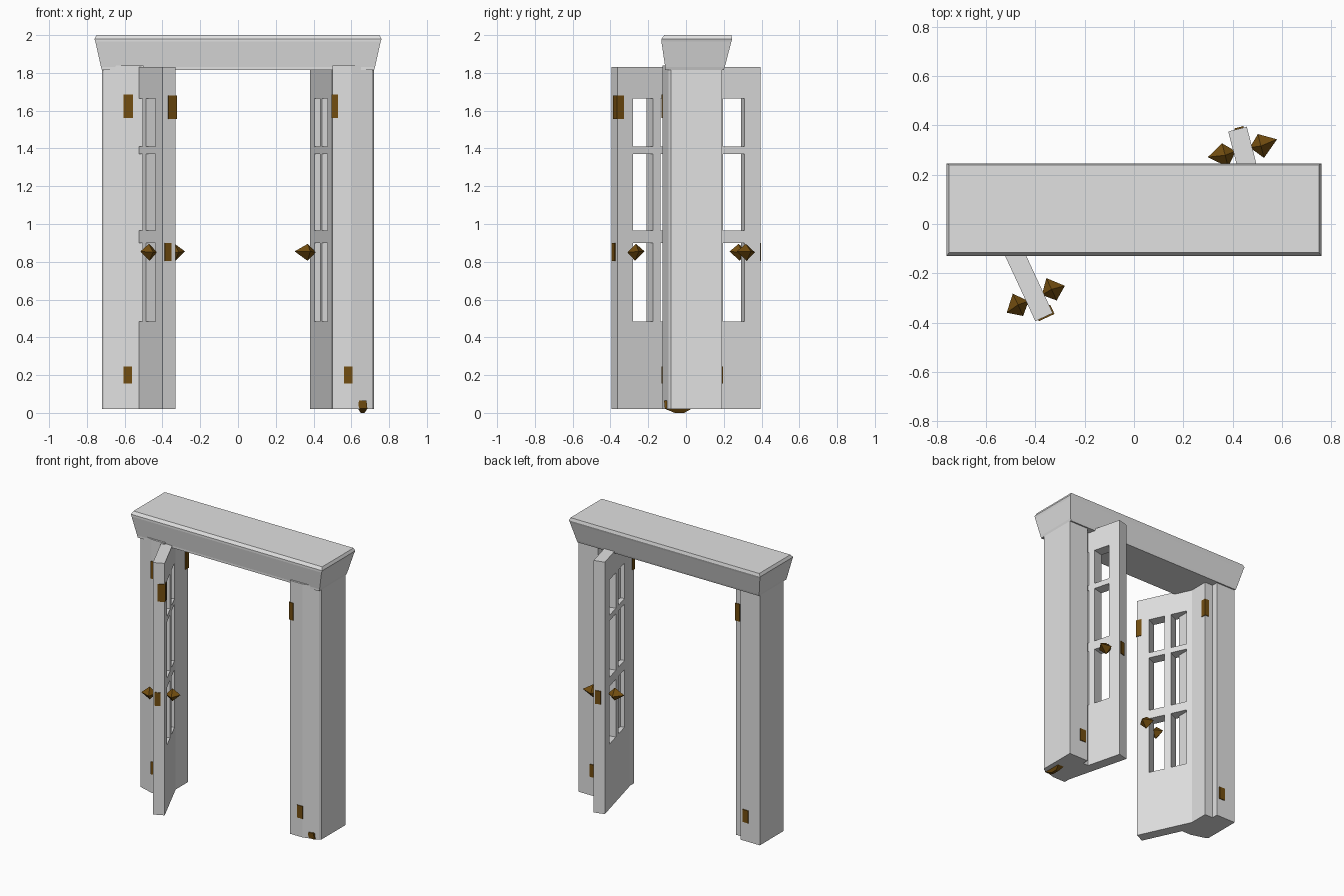
import bpy, bmesh, math
from mathutils import Vector, Matrix

if "Cube" in bpy.data.objects:
    bpy.data.objects.remove(bpy.data.objects["Cube"])


def material(name, rgb):
    m = bpy.data.materials.new(name)
    m.diffuse_color = (*rgb, 1)
    m.use_nodes = True
    m.node_tree.nodes["Principled BSDF"].inputs["Base Color"].default_value = m.diffuse_color
    return m


GREY = material("light grey", (0.75, 0.75, 0.75))
BROWN = material("dark brass", (0.17, 0.075, 0.005))


def make(name, verts, faces, mat, matrix=Matrix()):
    me = bpy.data.meshes.new(name)
    bm = bmesh.new()
    vs = [bm.verts.new(v) for v in verts]
    for f in faces:
        bm.faces.new([vs[i] for i in f])
    bmesh.ops.recalc_face_normals(bm, faces=bm.faces)
    bm.to_mesh(me)
    bm.free()
    me.materials.append(mat)
    ob = bpy.data.objects.new(name, me)
    ob.matrix_world = matrix
    bpy.context.collection.objects.link(ob)
    return ob


def loft(name, rings, mat, matrix=Matrix()):
    """Join rings of equal length and cap both ends."""
    n, k = len(rings[0]), len(rings)
    verts = [p for r in rings for p in r]
    faces = [(j * n + i, j * n + (i + 1) % n, (j + 1) * n + (i + 1) % n, (j + 1) * n + i)
             for j in range(k - 1) for i in range(n)]
    faces += [tuple(range(n)), tuple(range((k - 1) * n, k * n))]
    return make(name, verts, faces, mat, matrix)


def rect(x0, x1, y0, y1, z):
    return [(x0, y0, z), (x1, y0, z), (x1, y1, z), (x0, y1, z)]


def box(name, x0, x1, y0, y1, z0, z1, mat, matrix=Matrix()):
    return loft(name, [rect(x0, x1, y0, y1, z) for z in (z0, z1)], mat, matrix)


# Posts: front lip towards the opening, rebate at the back
SECTION = [(0.50, -0.125), (0.60, -0.125), (0.71, -0.092), (0.72, -0.08), (0.72, 0.19),
           (0.565, 0.19), (0.565, 0.145), (0.50, 0.145)]
LOW, HIGH = (0.155, 0.245), (1.56, 1.685)
for side, s in (("left", -1), ("right", 1)):
    loft(side + "_post", [[(s * x, y, z) for x, y in SECTION] for z in (0.02, 1.84)], GREY)
    box(side + "_front_hinge_low", *sorted((0.56 * s, 0.605 * s)), -0.13, -0.11, *LOW, BROWN)
    box(side + "_back_hinge_low", *sorted((0.585 * s, 0.63 * s)), 0.18, 0.196, *LOW, BROWN)
box("left_front_hinge_high", -0.605, -0.555, -0.13, -0.11, *HIGH, BROWN)
box("right_front_hinge_high", 0.495, 0.53, -0.13, -0.10, *HIGH, BROWN)
box("left_back_hinge_high", -0.53, -0.495, 0.115, 0.15, *HIGH, BROWN)

# Small floor pin under the right post
loft("floor_pin", [rect(0.65, 0.67, -0.06, -0.01, 0.0),
                   rect(0.635, 0.685, -0.112, 0.03, 0.022),
                   rect(0.64, 0.68, -0.116, 0.03, 0.065)], BROWN)

# Lintel with flared cornice
loft("lintel", [rect(-0.72, 0.72, -0.11, 0.20, 1.815),
                rect(-0.725, 0.725, -0.11, 0.205, 1.83),
                rect(-0.755, 0.755, -0.13, 0.24, 1.965),
                rect(-0.76, 0.76, -0.13, 0.245, 1.98),
                rect(-0.75, 0.75, -0.115, 0.24, 2.0)], GREY)

# Door leaves: local x runs from the free edge to the hinge, y is thickness
US = (0, 0.088, 0.205, 0.25, 0.365, 0.46)
ZS = (0.02, 0.485, 0.90, 0.965, 1.37, 1.41, 1.665, 1.83)
T = 0.078


def leaf(side, end, to_free, knob_out):
    d = -Vector((*to_free, 0)).normalized()
    n = Vector((-d.y, d.x, 0))
    m = Matrix.Identity(4)
    m.col[0][:3], m.col[1][:3], m.col[3][:3] = d, n, (*end, 0)
    verts = [(u, 0, z) for z in ZS for u in US]
    w = len(US)
    faces = []
    for r in range(len(ZS) - 1):
        for c in range(w - 1):
            if r in (1, 3, 5) and c in (1, 3):
                continue  # window opening
            a = r * w + c
            faces.append((a, a + 1, a + w + 1, a + w))
    ob = make(side + "_door_leaf", verts, faces, GREY, m)
    sol = ob.modifiers.new("thickness", "SOLIDIFY")
    sol.thickness, sol.offset = T, 0
    # Faceted knobs on both faces
    for s in (1, -1):
        c = s * 0.075
        pts = [(0.04, c, 0.85), (0.085, c, 0.805), (0.14, c, 0.855), (0.09, c, 0.895),
               (0.085, s * 0.03, 0.85), (0.08, s * knob_out, 0.855)]
        tris = [(i, (i + 1) % 4, k) for i in range(4) for k in (4, 5)]
        make(side + "_knob", pts, tris, BROWN, m)
    # Latch plate on the free edge
    box(side + "_latch_plate", -0.006, 0, -0.012, 0.026, 0.805, 0.90, BROWN, m)
    return m


left = leaf("left", (-0.365, -0.378), (0.42, -0.907), 0.13)
leaf("right", (0.42, 0.385), (-0.25, 0.97), 0.145)

# Upper latch wraps round the corner of the left leaf
box("left_upper_latch_edge", -0.006, 0, -0.044, 0.006, 1.555, 1.68, BROWN, left)
box("left_upper_latch_side", -0.006, 0.035, -0.044, -0.039, 1.555, 1.68, BROWN, left)
